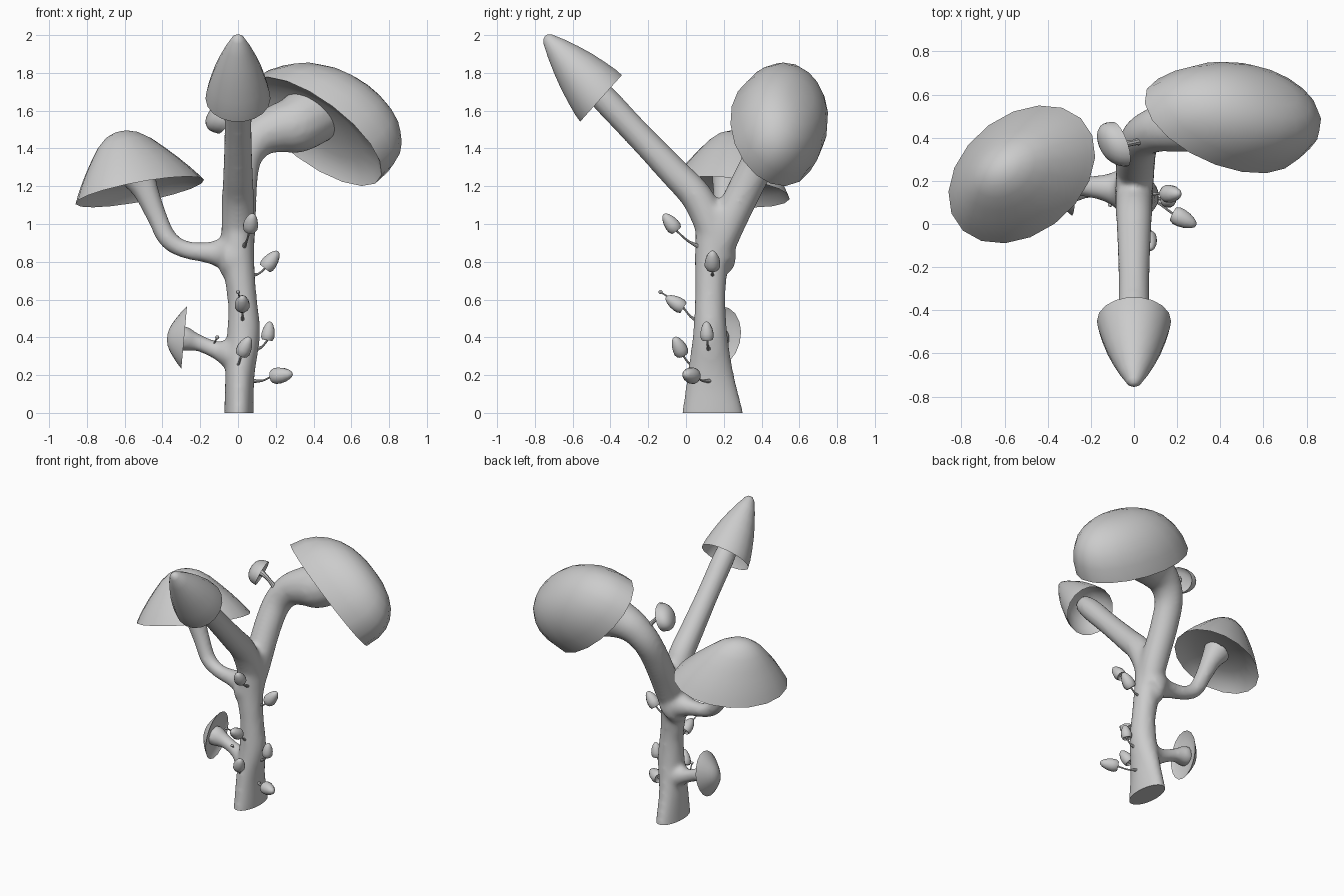
import bpy, bmesh
from math import cos, sin, pi
from mathutils import Vector as V

if "Cube" in bpy.data.objects:
    bpy.data.objects.remove(bpy.data.objects["Cube"])


def finish(name, bm, angle=0.7):
    bmesh.ops.recalc_face_normals(bm, faces=bm.faces)
    me = bpy.data.meshes.new(name)
    bm.to_mesh(me)
    bm.free()
    ob = bpy.data.objects.new(name, me)
    bpy.context.collection.objects.link(ob)
    bpy.ops.object.select_all(action='DESELECT')
    bpy.context.view_layer.objects.active = ob
    ob.select_set(True)
    bpy.ops.object.shade_smooth_by_angle(angle=angle)
    return ob


def skin_rings(bm, rings):
    n = len(rings[0])
    for a, b in zip(rings, rings[1:]):
        for i in range(n):
            j = (i + 1) % n
            bm.faces.new((a[i], a[j], b[j], b[i]))


def catmull(p, steps):
    q = [p[0]] + p + [p[-1]]
    out = []
    for a, b, c, d in zip(q, q[1:], q[2:], q[3:]):
        for s in range(steps):
            t = s / steps
            out.append([0.5 * (2 * B + (C - A) * t + (2 * A - 5 * B + 4 * C - D) * t * t
                               + (3 * B - A - 3 * C + D) * t ** 3)
                        for A, B, C, D in zip(a, b, c, d)])
    return out + [list(p[-1])]


def tube(bm, pts, n=16, steps=5):
    """Points are x, y, z, radius and an optional second radius."""
    pts = catmull([list(p) if len(p) == 5 else list(p) + [p[3]] for p in pts], steps)
    pos = [V(p[:3]) for p in pts]
    last, right = V((0, 0, 1)), V((1, 0, 0))
    rings = []
    for i, p in enumerate(pts):
        tan = (pos[min(i + 1, len(pos) - 1)] - pos[max(i - 1, 0)]).normalized()
        right = last.rotation_difference(tan) @ right
        last = tan
        side = tan.cross(right)
        rings.append([bm.verts.new(pos[i] + right * p[3] * cos(2 * pi * k / n)
                                   + side * p[4] * sin(2 * pi * k / n)) for k in range(n)])
    skin_rings(bm, rings)
    bm.faces.new(rings[0])
    bm.faces.new(rings[-1])


ROUND = [(cos(k * pi / 14) ** .85, sin(k * pi / 14) ** .85) for k in range(7)]
BELL = [(1, 0), (.93, .12), (.84, .26), (.72, .43), (.58, .61), (.42, .8), (.26, .93), (.12, .985)]
SPIKE = [(1, 0), (.97, .1), (.88, .25), (.745, .44), (.58, .62), (.39, .8), (.2, .95), (.1, .99)]
EGG = [(.8, 0), (1, .15), (1, .35), (.86, .6), (.58, .83), (.3, .96)]


def cap(name, c, u, v, d, prof, hollow=.3, n=18):
    """Mushroom cap: rim axes u and v, apex offset d, hollow underside."""
    c, u, v, d = V(c), V(u), V(v), V(d)
    bm = bmesh.new()
    r0 = prof[0][0]
    rows = [(r0 * k, hollow * h) for k, h in ((.3, .95), (.6, .8), (.88, .45))] + prof
    rings = [[bm.verts.new(c + (u * cos(2 * pi * k / n) + v * sin(2 * pi * k / n)) * r + d * h)
              for k in range(n)] for r, h in rows]
    skin_rings(bm, rings)
    for ring, h in ((rings[0], hollow), (rings[-1], 1)):
        tip = bm.verts.new(c + d * h)
        for k in range(n):
            bm.faces.new((ring[k], ring[(k + 1) % n], tip))
    return finish(name, bm)


# Trunk and main branches, fused into one smooth body
bm = bmesh.new()
tube(bm, [(0, .14, -.05, .08, .17), (.005, .14, 0, .078, .165), (.01, .13, .2, .078, .125),
          (.03, .128, .42, .088, .092), (.022, .128, .62, .077, .082), (0, .138, .8, .088, .092),
          (0, .17, .98, .088, .12), (0, .19, 1.08, .08, .1)])
# front branch
tube(bm, [(0, .17, .8, .08), (0, .14, .97, .088), (0, .06, 1.14, .086), (0, -.06, 1.27, .08),
          (0, -.25, 1.47, .073), (0, -.43, 1.66, .073), (0, -.52, 1.75, .06)])
# back branch with flared top
tube(bm, [(.015, .13, .55, .065), (0, .148, .78, .078), (.005, .215, .98, .09), (.01, .32, 1.2, .092),
          (.035, .40, 1.36, .095), (.11, .44, 1.46, .108), (.21, .46, 1.505, .13),
          (.31, .49, 1.53, .155), (.44, .58, 1.61, .165)])
# left branch
tube(bm, [(0, .15, .8, .11), (-.05, .16, .84, .108), (-.1, .165, .845, .078), (-.17, .17, .85, .056),
          (-.28, .18, .865, .048), (-.37, .19, .92, .052), (-.43, .2, 1.04, .055),
          (-.49, .21, 1.18, .07), (-.53, .23, 1.26, .1)])
# lower left branch
tube(bm, [(.01, .13, .3, .1), (-.05, .14, .315, .078), (-.12, .155, .335, .048),
          (-.21, .165, .37, .046), (-.28, .165, .39, .068), (-.32, .165, .4, .07)])
body = finish("trunk", bm)
rm = body.modifiers.new("fuse", 'REMESH')
rm.mode = 'VOXEL'
rm.voxel_size = .014
rm.use_smooth_shade = True
sm = body.modifiers.new("soften", 'SMOOTH')
sm.factor, sm.iterations = .5, 14
for m in [m.name for m in body.modifiers]:
    bpy.ops.object.modifier_apply(modifier=m)
# flat foot
bm = bmesh.new()
bm.from_mesh(body.data)
bmesh.ops.bisect_plane(bm, geom=bm.verts[:] + bm.edges[:] + bm.faces[:], plane_co=(0, 0, 0),
                       plane_no=(0, 0, 1), clear_inner=True)
bmesh.ops.holes_fill(bm, edges=[e for e in bm.edges if e.is_boundary])
bm.to_mesh(body.data)
bm.free()
bpy.ops.object.shade_smooth_by_angle(angle=.9)

# Large caps
cap("front_cap", (0, -.45, 1.665), (.172, 0, 0), (0, .112, .125), (0, -.297, .33), SPIKE)
cap("back_cap", (.405, .465, 1.49), (.355, -.095, -.23), (.035, -.21, .175), (.26, .15, .195), ROUND, .2)
cap("left_cap", (-.52, .23, 1.17), (.34, .08, .065), (.02, .31, -.05), (-.1, .03, .32), BELL, .3)
cap("lower_left_cap", (-.285, .165, .4), (.015, .02, .165), (0, .125, .0), (-.09, 0, 0), BELL, .25)
cap("upper_small_cap", (-.065, .37, 1.56), (.045, -.03, .08), (-.02, .1, .02), (-.09, 0, .02), ROUND, .3)


def stalk(name, pts, n=8):
    bm = bmesh.new()
    tube(bm, pts, n, 4)
    finish(name, bm)


stalk("upper_small_stalk", [(.05, .39, 1.44, .03), (.01, .38, 1.5, .015), (-.04, .37, 1.55, .016),
                            (-.08, .37, 1.565, .026)])

# Buds: stalk root, bud centre, bud direction, length
buds = [((.07, .13, .17), (.235, .02, .2), (1, -.5, .12), .12),
        ((-.01, .05, .24), (.04, -.04, .355), (.35, -.35, .75), .11),
        ((.1, .12, .34), (.162, .11, .435), (.15, -.05, 1), .1),
        ((.025, .06, .49), (.022, -.06, .585), (0, -.8, .5), .11),
        ((.07, .14, .73), (.178, .14, .81), (.55, 0, .7), .115),
        ((.03, .07, .88), (.07, -.085, 1.01), (.12, -.5, .65), .11)]
for i, (root, mid, way, size) in enumerate(buds, 1):
    root, mid, way = V(root), V(mid), V(way).normalized()
    u = way.orthogonal().normalized() * size * .36
    v = way.cross(u)
    base = mid - way * size * .5
    bend = (root + base) / 2 - V((0, 0, .012))
    cap(f"bud_{i}", base, u, v, way * size, EGG, .12, 12)
    stalk(f"bud_stalk_{i}", [(*root, .013), (*bend, .006), (*base, .006), (*(base + way * .03), .01)])

# Tiny sprouts with round tips
for i, (root, tip) in enumerate([((.01, -.08, .605), (0, -.135, .64)),
                                 ((-.13, .14, .36), (-.11, .09, .4))], 1):
    stalk(f"sprout_stalk_{i}", [(*root, .005), (*tip, .004)], 6)
    bm = bmesh.new()
    bmesh.ops.create_uvsphere(bm, u_segments=8, v_segments=6, radius=.011)
    bmesh.ops.translate(bm, vec=tip, verts=bm.verts)
    finish(f"sprout_tip_{i}", bm)
